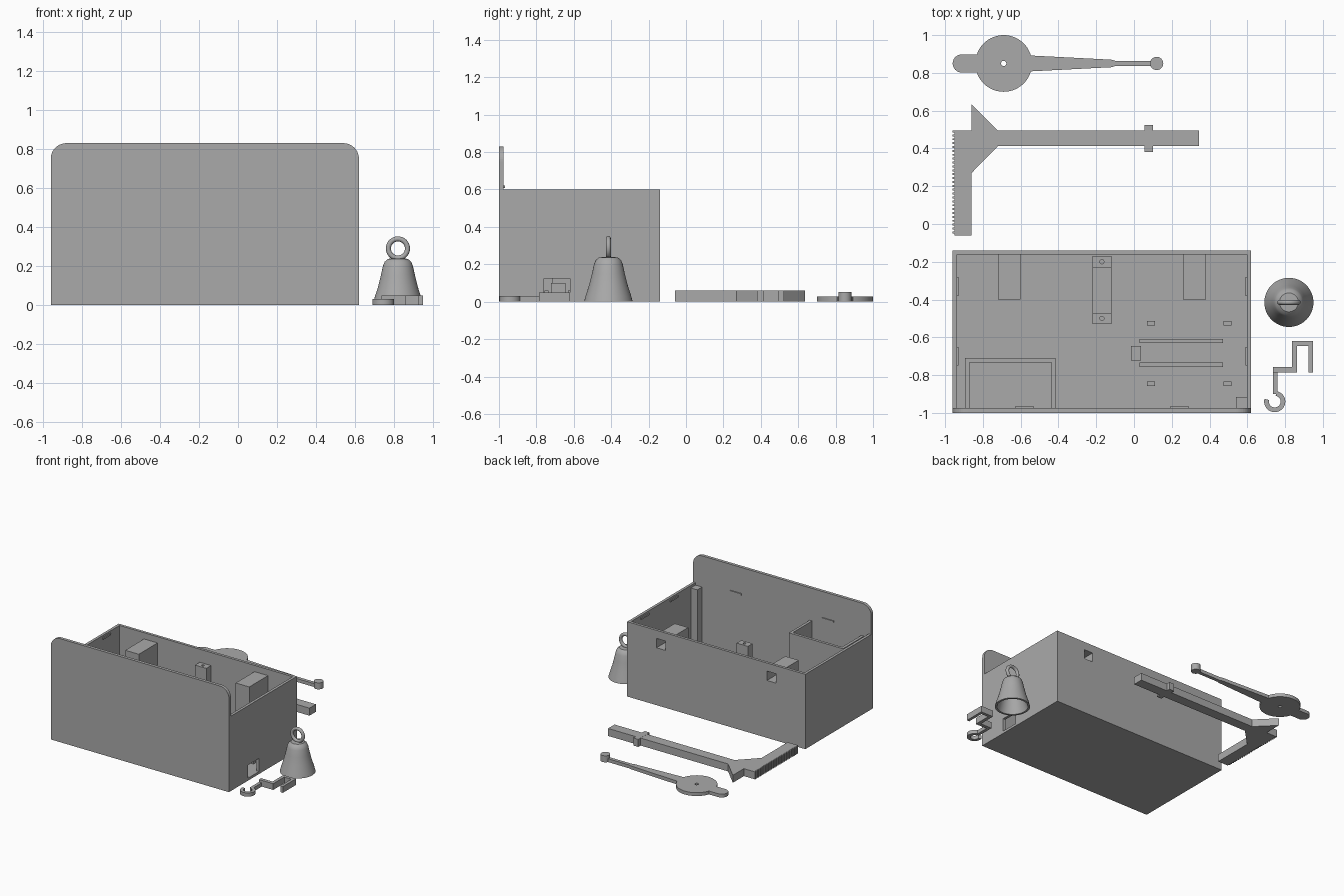
import bpy, bmesh
from math import sin, cos, pi, radians

cube = bpy.data.objects.get("Cube")
if cube:
    bpy.data.objects.remove(cube, do_unlink=True)

grey = bpy.data.materials.new("plain_grey")
grey.use_nodes = True
GREY = (0.4, 0.4, 0.4, 1)
grey.diffuse_color = GREY
grey.node_tree.nodes["Principled BSDF"].inputs["Base Color"].default_value = GREY


def finish(name, bm):
    bmesh.ops.recalc_face_normals(bm, faces=bm.faces)
    mesh = bpy.data.meshes.new(name)
    bm.to_mesh(mesh)
    bm.free()
    mesh.materials.append(grey)
    ob = bpy.data.objects.new(name, mesh)
    bpy.context.collection.objects.link(ob)
    return ob


def box(name, x, y, z):
    bm = bmesh.new()
    bmesh.ops.create_cube(bm, size=1)
    for v in bm.verts:
        for i, (lo, hi) in enumerate((x, y, z)):
            v.co[i] = lo if v.co[i] < 0 else hi
    return finish(name, bm)


def prism(name, outline, lo, hi, upright=False):
    """Extrude an outline along z, or along y when upright."""
    bm = bmesh.new()
    place = (lambda a, b: (a, lo, b)) if upright else (lambda a, b: (a, b, lo))
    face = bm.faces.new([bm.verts.new(place(a, b)) for a, b in outline])
    moved = bmesh.ops.extrude_face_region(bm, geom=[face])["geom"]
    shift = (0, hi - lo, 0) if upright else (0, 0, hi - lo)
    bmesh.ops.translate(bm, vec=shift, verts=[v for v in moved if isinstance(v, bmesh.types.BMVert)])
    return finish(name, bm)


def arc(cx, cy, r, start, end, n=24):
    angles = [radians(start + (end - start) * i / n) for i in range(n + 1)]
    return [(cx + r * cos(a), cy + r * sin(a)) for a in angles]


def disc(name, cx, cy, r, lo, hi, n=48):
    return prism(name, arc(cx, cy, r, 0, 360 - 360 / n, n - 1), lo, hi)


def combine(ob, other, operation="DIFFERENCE"):
    mod = ob.modifiers.new("cut", "BOOLEAN")
    mod.operation, mod.object, mod.solver = operation, other, "EXACT"
    bpy.context.view_layer.objects.active = ob
    bpy.ops.object.modifier_apply(modifier=mod.name)
    bpy.data.objects.remove(other, do_unlink=True)


def smooth(ob):
    bpy.ops.object.select_all(action="DESELECT")
    ob.select_set(True)
    bpy.context.view_layer.objects.active = ob
    bpy.ops.object.shade_smooth_by_angle(angle=radians(35))


# Open case with a side port
L, R, FRONT, BACK, TOP, WALL = -0.96, 0.62, -1.0, -0.14, 0.6, 0.022
case = box("case", (L, R), (FRONT + 0.01, BACK), (0, TOP))
combine(case, box("cutter", (L + WALL, R - WALL), (FRONT + 0.02, BACK - WALL), (0.02, 1)))
combine(case, box("cutter", (R - 0.1, R + 0.1), (-0.76, -0.62), (0.02, 0.125)))

# Hollow mounting blocks opening through the back wall
for side, cx in (("right", -0.66), ("left", 0.32)):
    block = box(side + "_mount_block", (cx - 0.06, cx + 0.06), (-0.4, BACK - WALL), (0.02, 0.55))
    x, z = (cx - 0.04, cx + 0.04), (0.46, 0.535)
    combine(block, box("cutter", x, (-0.36, 0), z))
    combine(case, box("cutter", x, (BACK - 0.03, 0), z))

# Tall front panel with rounded upper corners
r = 0.08
panel = [(L, 0), (R, 0)] + arc(R - r, 0.83 - r, r, 0, 90, 10) + arc(L + r, 0.83 - r, r, 90, 180, 10)
prism("front_panel", panel, FRONT, FRONT + 0.025, upright=True)

# Lid catches on the panel and side walls
for cx in (-0.58, 0.24):
    box("panel_catch", (cx - 0.05, cx + 0.05), (-0.98, -0.967), (0.608, 0.622))
for cy in (-0.7, -0.33):
    for x in ((L + 0.015, L + 0.03), (R - 0.03, R - 0.015)):
        box("wall_catch", x, (cy - 0.05, cy + 0.05), (0.57, 0.584))

# Inner compartment and corner post
compartment = box("compartment", (-0.895, -0.415), (-0.98, -0.71), (0.015, 0.57))
combine(compartment, box("cutter", (-0.872, -0.437), (-1.1, -0.732), (0, 1)))
box("corner_post", (0.54, 0.605), (-0.98, -0.915), (0.015, 0.58))

# Motor mount: two drilled posts joined by a low base
box("motor_mount_base", (-0.22, -0.12), (-0.48, -0.225), (0.015, 0.12))
for cy in (-0.5, -0.2):
    post = box("motor_mount_post", (-0.22, -0.12), (cy - 0.03, cy + 0.03), (0.015, 0.5))
    combine(post, disc("cutter", -0.17, cy, 0.011, 0.4, 0.6, 16))

# Circuit board holder
for cy in (-0.62, -0.745):
    box("board_rail", (0.03, 0.47), (cy - 0.011, cy + 0.011), (0.015, 0.06))
box("board_stop", (-0.015, 0.037), (-0.722, -0.645), (0.015, 0.1))
for cx in (0.09, 0.495):
    for cy in (-0.525, -0.845):
        box("board_peg", (cx - 0.02, cx + 0.02), (cy - 0.012, cy + 0.012), (0.015, 0.08))

# Pointer: drilled hub, rounded tail, tapered arm and end pin
PY = 0.85
pointer = disc("pointer", -0.69, PY, 0.15, 0, 0.027, 64)
tail = arc(-0.912, PY, 0.048, 90, 270, 16) + [(-0.69, PY - 0.048), (-0.69, PY + 0.048)]
combine(pointer, prism("tail", tail, 0, 0.027), "UNION")
half = [(-0.69, 0.048), (-0.55, 0.042), (-0.12, 0.02), (-0.1, 0.014), (0.12, 0.014)]
arm = [(x, PY - w) for x, w in half] + [(x, PY + w) for x, w in reversed(half)]
combine(pointer, prism("arm", arm, 0, 0.027), "UNION")
combine(pointer, disc("cutter", -0.69, PY, 0.014, -0.1, 0.1, 24))
smooth(pointer)
smooth(disc("pointer_pin", 0.12, PY, 0.035, 0, 0.052, 32))

# Lever with a toothed edge, gussets and a cross bar
lever = [(-0.86, -0.06), (-0.86, 0.27), (-0.72, 0.413), (0.345, 0.413), (0.345, 0.495),
         (-0.72, 0.495), (-0.86, 0.635), (-0.86, 0.495)]
teeth = 27
step = 0.555 / teeth
for i in range(teeth):
    y = 0.495 - i * step
    lever += [(-0.96, y), (-0.96, y - step / 2), (-0.95, y - step / 2), (-0.95, y - step)]
prism("lever", lever, 0, 0.06)
box("lever_cross_bar", (0.056, 0.1), (0.38, 0.525), (0, 0.0605))

# Bell: lathed hollow profile
BX, BY = 0.82, -0.415
outer = [(0.13, 0), (0.122, 0.03), (0.103, 0.09), (0.088, 0.15), (0.077, 0.2),
         (0.068, 0.222), (0.05, 0.237), (0, 0.24)]
inner = [(0, 0.222), (0.045, 0.218), (0.062, 0.19), (0.075, 0.14), (0.09, 0.085), (0.114, 0)]
bm = bmesh.new()
verts = [bm.verts.new((BX + r, BY, z)) for r, z in outer + inner]
edges = [bm.edges.new((a, b)) for a, b in zip(verts, verts[1:] + verts[:1])]
bmesh.ops.spin(bm, geom=verts + edges, cent=(BX, BY, 0), axis=(0, 0, 1), angle=2 * pi, steps=48)
bmesh.ops.remove_doubles(bm, verts=bm.verts, dist=0.0005)
smooth(finish("bell", bm))

bpy.ops.mesh.primitive_torus_add(location=(BX, BY, 0.29), rotation=(pi / 2, 0, 0), major_segments=40,
                                 minor_segments=12, major_radius=0.049, minor_radius=0.013)
ring = bpy.context.object
ring.name = "bell_ring"
ring.data.materials.append(grey)
smooth(ring)

# Crank with two legs, and a thinner hook on its stem
crank = [(0.735, -0.785), (0.862, -0.785), (0.862, -0.645), (0.925, -0.645), (0.925, -0.785),
         (0.948, -0.785), (0.948, -0.62), (0.836, -0.62), (0.836, -0.757), (0.735, -0.757)]
prism("crank", crank, 0, 0.05)
box("hook_stem", (0.735, 0.76), (-0.9, -0.77), (0, 0.03))
hook = arc(0.745, -0.94, 0.056, 80, -195, 32) + arc(0.745, -0.94, 0.031, -195, 80, 32)
smooth(prism("hook", hook, 0, 0.03))
